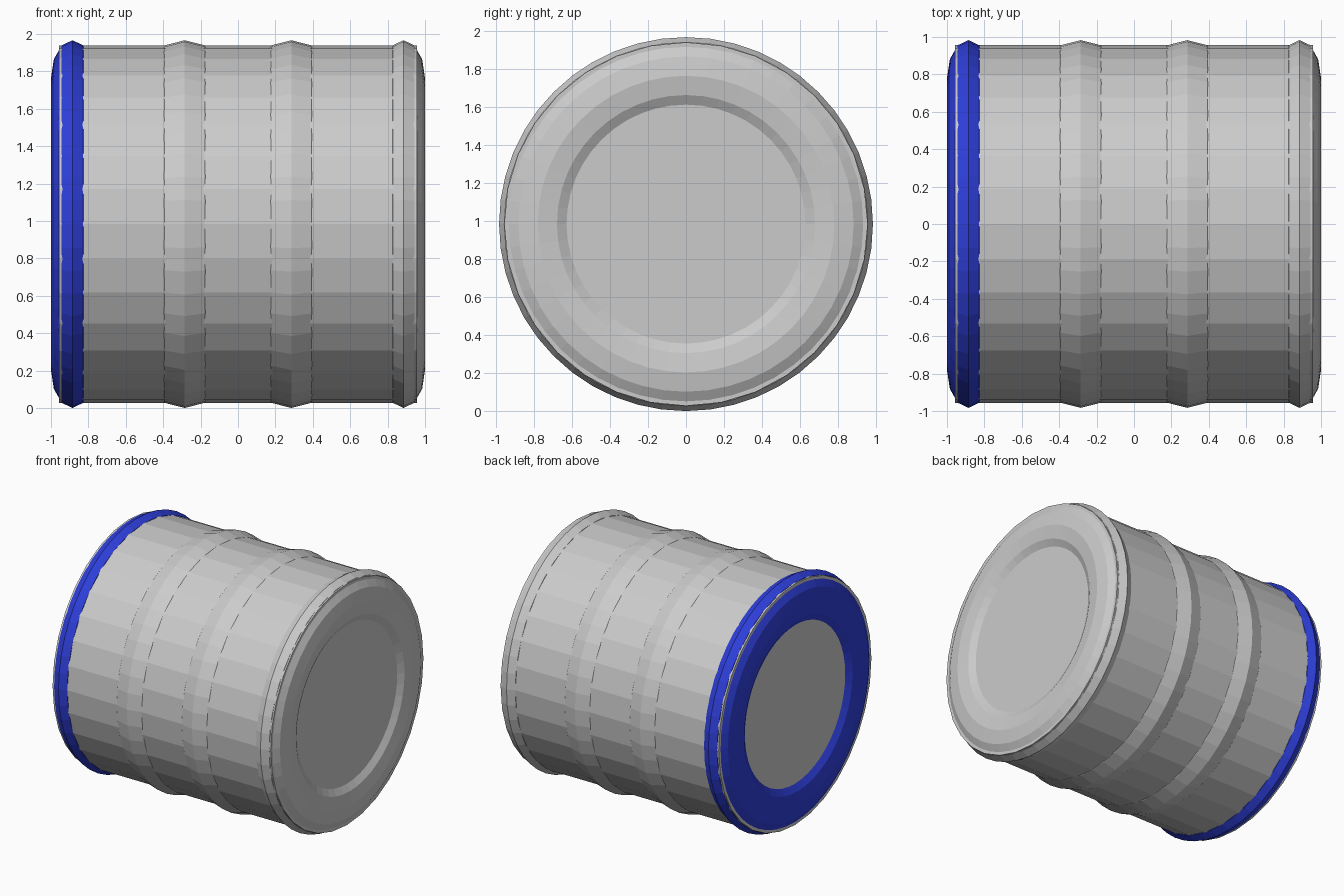
import bpy, bmesh, math
from mathutils import Matrix

if "Cube" in bpy.data.objects:
    bpy.data.objects.remove(bpy.data.objects["Cube"])

CZ = 0.983          # height of the barrel axis
TUBE_R = 0.203      # radial thickness of every hoop
RING_R = CZ - TUBE_R


def material(name, rgb):
    m = bpy.data.materials.new(name)
    m.diffuse_color = (*rgb, 1)
    m.use_nodes = True
    m.node_tree.nodes["Principled BSDF"].inputs["Base Color"].default_value = m.diffuse_color
    return m


grey = material("light grey metal", (0.60, 0.60, 0.60))
blue = material("blue paint", (0.028, 0.05, 0.72))


def finish(name, bm, mat, x=0):
    bmesh.ops.recalc_face_normals(bm, faces=bm.faces)
    mesh = bpy.data.meshes.new(name)
    bm.to_mesh(mesh)
    bm.free()
    mesh.materials.append(mat)
    ob = bpy.data.objects.new(name, mesh)
    bpy.context.collection.objects.link(ob)
    ob.location = (x, 0, CZ)
    return ob


# Hoop around the x axis with a 12-sided oval section
def hoop(name, x, half_width, mat, major=48, minor=12):
    bm = bmesh.new()
    rings = []
    for i in range(major):
        a = 2 * math.pi * i / major
        ring = []
        for j in range(minor):
            b = 2 * math.pi * j / minor
            r = RING_R + TUBE_R * math.cos(b)
            ring.append(bm.verts.new((half_width * math.sin(b), r * math.cos(a), r * math.sin(a))))
        rings.append(ring)
    for i in range(major):
        p, q = rings[i], rings[(i + 1) % major]
        for j in range(minor):
            k = (j + 1) % minor
            bm.faces.new((p[j], p[k], q[k], q[j]))
    return finish(name, bm, mat, x)


# Barrel body with flat ends, lying along x
bm = bmesh.new()
bmesh.ops.create_cone(bm, cap_ends=True, segments=32, radius1=0.956, radius2=0.956,
                      depth=1.912, matrix=Matrix.Rotation(math.pi / 2, 4, 'Y'))
finish("barrel_body", bm, grey)

# Rims at the ends and two ribs between them
hoop("left_rim", -0.885, 0.115, blue)
hoop("right_rim", 0.885, 0.115, grey)
hoop("left_rib", -0.285, 0.213, grey)
hoop("right_rib", 0.285, 0.213, grey)
